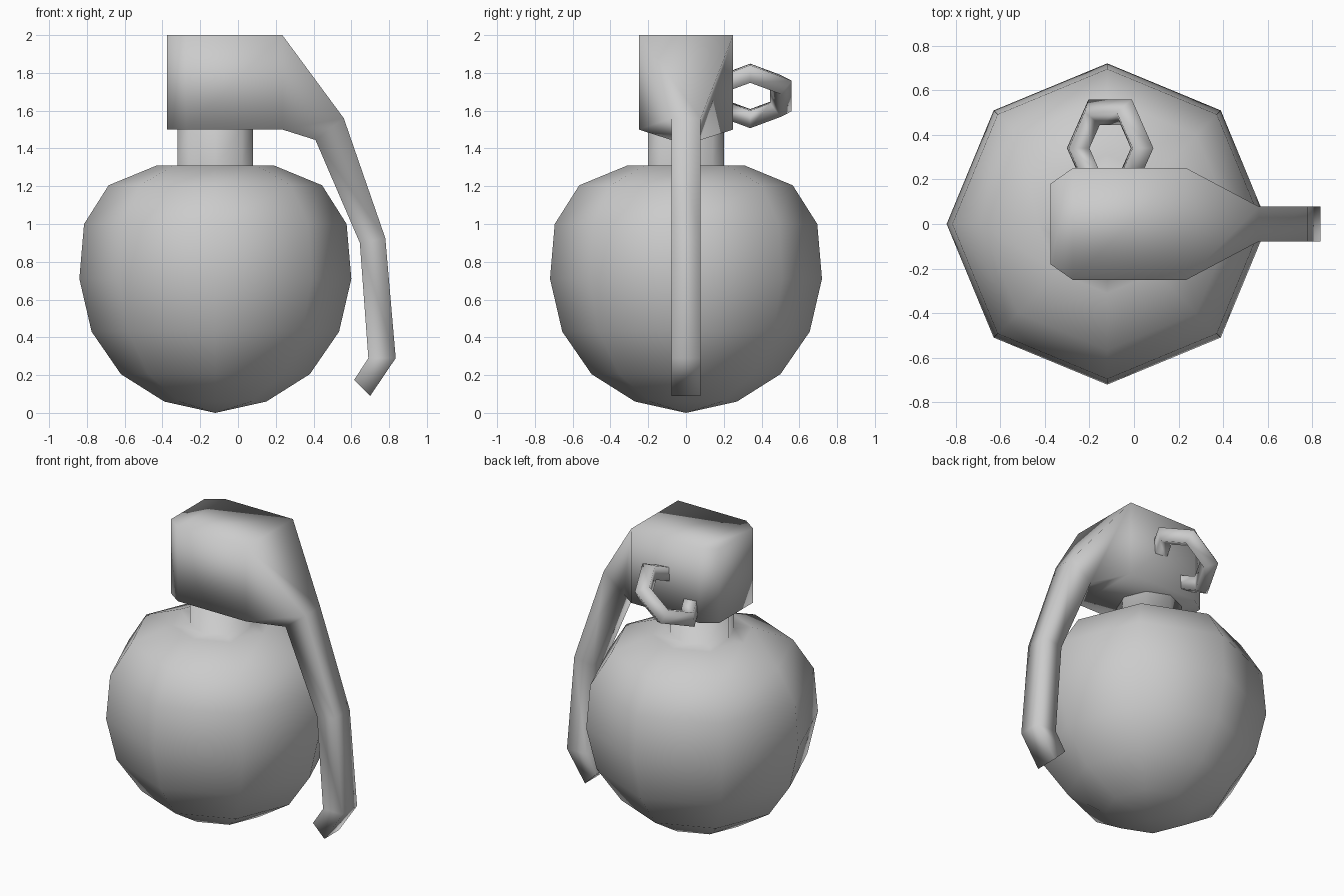
import bpy, bmesh
from math import radians, cos, sin, pi

if "Cube" in bpy.data.objects:
    bpy.data.objects.remove(bpy.data.objects["Cube"])


def finish(name, bm):
    bmesh.ops.recalc_face_normals(bm, faces=bm.faces)
    mesh = bpy.data.meshes.new(name)
    bm.to_mesh(mesh)
    bm.free()
    mesh.shade_smooth()
    obj = bpy.data.objects.new(name, mesh)
    bpy.context.collection.objects.link(obj)
    return obj


def lathe(name, profile, sides, location):
    """Revolve (radius, z) points around z; the first point is the pole."""
    bm = bmesh.new()
    pole = bm.verts.new((0, 0, profile[0][1]))
    rings = [[bm.verts.new((r * cos(2 * pi * i / sides), r * sin(2 * pi * i / sides), z))
              for i in range(sides)] for r, z in profile[1:]]
    for i in range(sides):
        j = (i + 1) % sides
        bm.faces.new((pole, rings[0][j], rings[0][i]))
        for a, b in zip(rings, rings[1:]):
            bm.faces.new((a[i], a[j], b[j], b[i]))
    bm.faces.new(rings[-1])
    obj = finish(name, bm)
    obj.location = location
    return obj


def loft(name, sections):
    """Join four-cornered sections: (top x, top z), (bottom x, bottom z), half width."""
    bm = bmesh.new()
    loops = [[bm.verts.new(p) for p in ((tx, -w, tz), (tx, w, tz), (bx, w, bz), (bx, -w, bz))]
             for (tx, tz), (bx, bz), w in sections]
    for a, b in zip(loops, loops[1:]):
        for i in range(4):
            j = (i + 1) % 4
            bm.faces.new((a[i], a[j], b[j], b[i]))
    bm.faces.new(loops[0])
    bm.faces.new(loops[-1])
    return finish(name, bm)


# Eight-sided round body with its neck
lathe("body", [(0, 0), (0.27, 0.06), (0.5, 0.205), (0.655, 0.43), (0.72, 0.71),
               (0.695, 1.0), (0.565, 1.205), (0.31, 1.31), (0.2, 1.31), (0.2, 1.51)],
      8, (-0.12, 0, 0))

# Head block tapering into the bent side lever
loft("head_and_lever", [
    ((-0.375, 2.0), (-0.375, 1.5), 0.18),
    ((-0.275, 2.0), (-0.275, 1.5), 0.25),
    ((0.235, 2.0), (0.235, 1.5), 0.25),
    ((0.56, 1.56), (0.41, 1.445), 0.078),
    ((0.78, 0.925), (0.645, 0.90), 0.078),
    ((0.835, 0.29), (0.69, 0.29), 0.078),
    ((0.70, 0.09), (0.615, 0.175), 0.078),
])

# Tilted pull ring, half sunk into the back of the head
bpy.ops.mesh.primitive_torus_add(major_segments=6, minor_segments=4,
                                 major_radius=0.187, minor_radius=0.066,
                                 location=(-0.107, 0.34, 1.678),
                                 rotation=(0, radians(-40), 0))
ring = bpy.context.object
ring.name = "pull_ring"
bpy.ops.object.shade_smooth()
